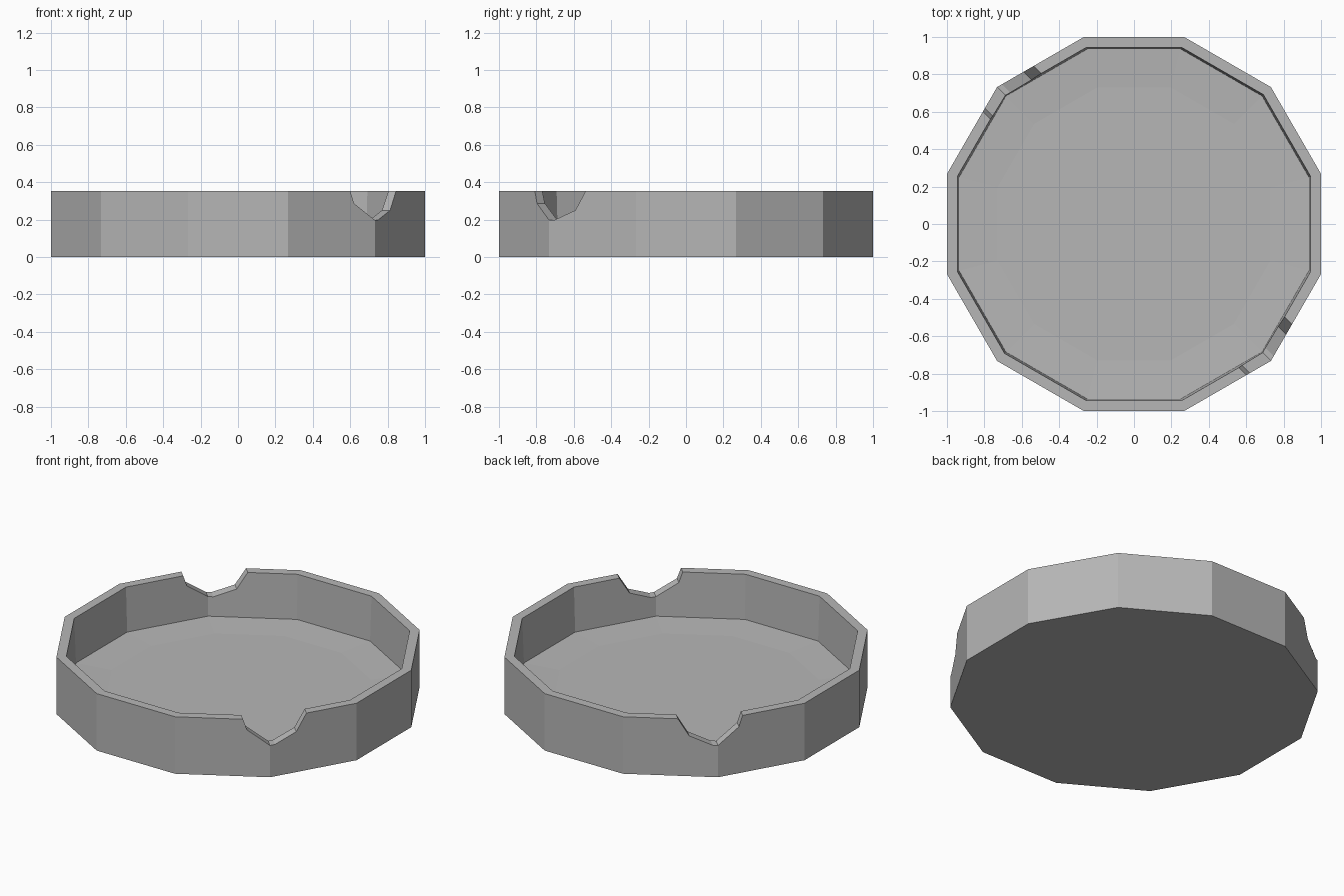
import bpy, bmesh, math

if "Cube" in bpy.data.objects:
    bpy.data.objects.remove(bpy.data.objects["Cube"])

SIDES = 12
H = 0.353


def ring(bm, apothem, z):
    r = apothem / math.cos(math.pi / SIDES)
    angles = [math.radians(15 + 30 * k) for k in range(SIDES)]
    return [bm.verts.new((r * math.cos(a), r * math.sin(a), z)) for a in angles]


def make_object(name, bm):
    bmesh.ops.recalc_face_normals(bm, faces=bm.faces)
    mesh = bpy.data.meshes.new(name)
    bm.to_mesh(mesh)
    bm.free()
    obj = bpy.data.objects.new(name, mesh)
    bpy.context.collection.objects.link(obj)
    return obj


# Dark grey material
grey = bpy.data.materials.new("dark_grey")
grey.diffuse_color = (0.47, 0.47, 0.47, 1)
grey.use_nodes = True
grey.node_tree.nodes["Principled BSDF"].inputs["Base Color"].default_value = grey.diffuse_color

# Twelve-sided dish: outer wall, rim, tapered inner wall, slightly dished floor
bm = bmesh.new()
profile = [(1.0, 0), (1.0, H), (0.945, H), (0.935, 0.078), (0.73, 0.068)]
rings = [ring(bm, a, z) for a, z in profile]
for lower, upper in zip(rings, rings[1:]):
    for i in range(SIDES):
        j = (i + 1) % SIDES
        bm.faces.new((lower[i], lower[j], upper[j], upper[i]))
bm.faces.new(rings[0])
bm.faces.new(rings[-1])
dish = make_object("dish", bm)
dish.data.materials.append(grey)

# Notch cutter: one profile run along the diagonal through both corners
notch = [(-0.147, 0.5), (-0.147, H), (-0.125, 0.287), (0, 0.197), (0.03, 0.197),
         (0.157, 0.25), (0.218, H), (0.218, 0.5)]
bm = bmesh.new()
face = bm.faces.new([bm.verts.new((-2, t, z)) for t, z in notch])
ext = bmesh.ops.extrude_face_region(bm, geom=[face], use_keep_orig=True)
bmesh.ops.translate(bm, vec=(4, 0, 0),
                    verts=[g for g in ext["geom"] if isinstance(g, bmesh.types.BMVert)])
cutter = make_object("notch_cutter", bm)
cutter.data.materials.append(grey)
cutter.rotation_euler.z = math.radians(-45)
cutter.hide_render = True
cutter.hide_viewport = True

# Cut both pouring notches into the wall
cut = dish.modifiers.new("notches", 'BOOLEAN')
cut.operation = 'DIFFERENCE'
cut.solver = 'EXACT'
cut.object = cutter
